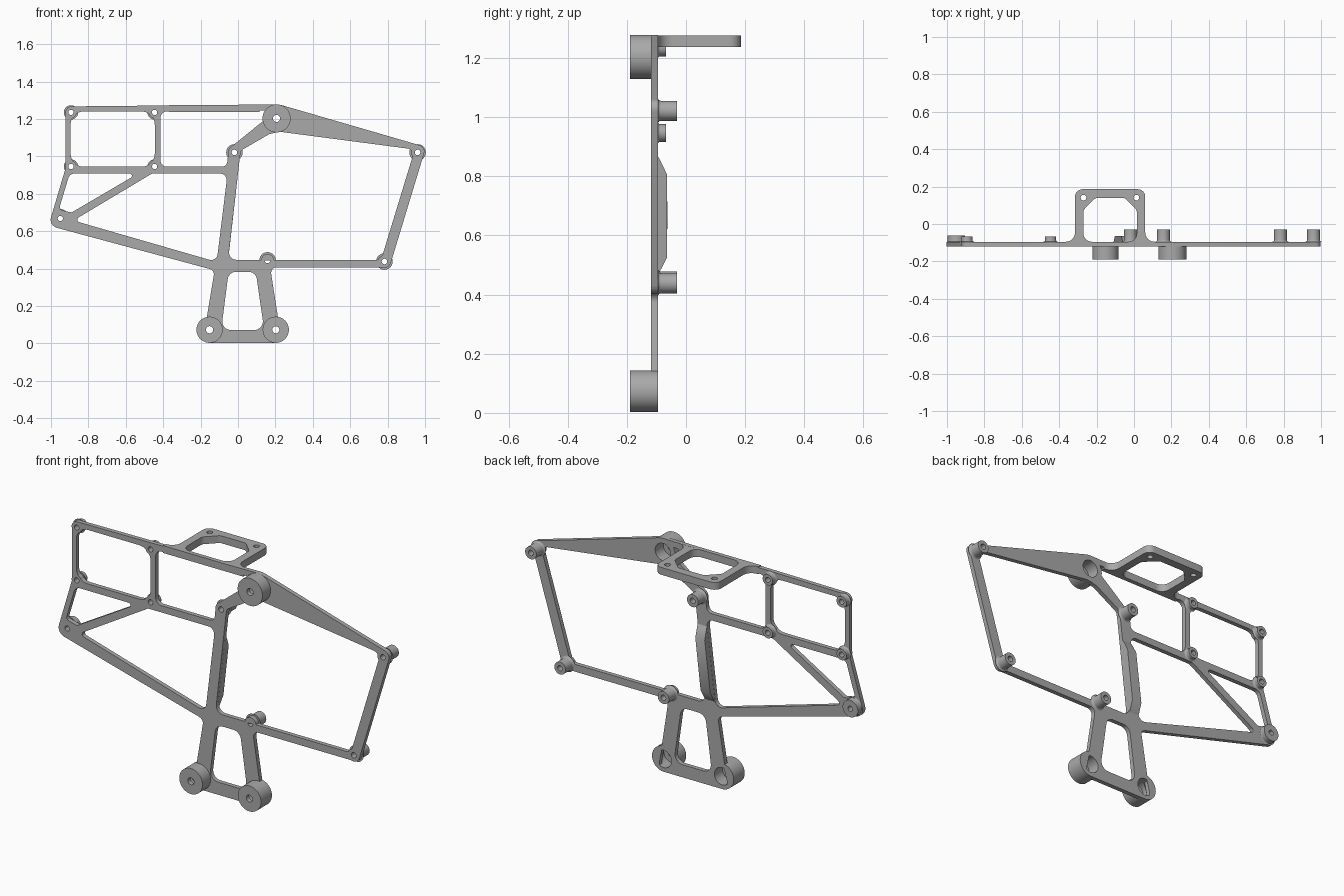
import bpy, bmesh
from math import sin, cos, pi, radians
from mathutils import Vector

if "Cube" in bpy.data.objects:
    bpy.data.objects.remove(bpy.data.objects["Cube"], do_unlink=True)

GREY = bpy.data.materials.new("machined grey")
GREY.use_nodes = True
GREY.diffuse_color = (0.4, 0.4, 0.4, 1)
GREY.node_tree.nodes["Principled BSDF"].inputs["Base Color"].default_value = GREY.diffuse_color

FRONT, BACK = -0.119, -0.095


def finish(name, mesh):
    obj = bpy.data.objects.new(name, mesh)
    bpy.context.collection.objects.link(obj)
    mesh.materials.clear()
    mesh.materials.append(GREY)
    bpy.ops.object.select_all(action="DESELECT")
    obj.select_set(True)
    bpy.context.view_layer.objects.active = obj
    bpy.ops.object.shade_smooth_by_angle(angle=radians(30))
    return obj


def rounded(corners, steps=8):
    """Polygon from (u, v, radius) corners, each replaced by a tangent arc."""
    out = []
    for i, (u, v, r) in enumerate(corners):
        p = Vector((u, v))
        if r == 0:
            out.append(p)
            continue
        a = Vector(corners[i - 1][:2]) - p
        b = Vector(corners[(i + 1) % len(corners)][:2]) - p
        half = a.angle(b) / 2
        a.normalize()
        b.normalize()
        t = r * cos(half) / sin(half)
        centre = p + (a + b).normalized() * r / sin(half)
        start, end = p + a * t - centre, p + b * t - centre
        sweep = start.angle_signed(end)
        for k in range(steps + 1):
            ang = -sweep * k / steps
            out.append(centre + Vector((start.x * cos(ang) - start.y * sin(ang),
                                        start.x * sin(ang) + start.y * cos(ang))))
    return out


def circle(u, v, r, n=32):
    return [Vector((u + r * cos(2 * pi * k / n), v + r * sin(2 * pi * k / n))) for k in range(n)]


def sheet(name, loops, thickness, upright, offset):
    """Flat solid: first loop is the outline, the others are openings."""
    curve = bpy.data.curves.new(name, "CURVE")
    curve.dimensions = "2D"
    curve.fill_mode = "BOTH"
    curve.extrude = thickness / 2
    for loop in loops:
        s = curve.splines.new("POLY")
        s.points.add(len(loop) - 1)
        for pt, co in zip(s.points, loop):
            pt.co = (co.x, co.y, 0, 1)
        s.use_cyclic_u = True
    tmp = bpy.data.objects.new(name + " curve", curve)
    bpy.context.collection.objects.link(tmp)
    bpy.context.view_layer.update()
    mesh = bpy.data.meshes.new_from_object(tmp.evaluated_get(bpy.context.evaluated_depsgraph_get()))
    bpy.data.objects.remove(tmp, do_unlink=True)
    for v in mesh.vertices:
        x, y, z = v.co
        v.co = (x, offset - z, y) if upright else (x, y, z + offset)
    return finish(name, mesh)


def lathe(name, x, z, profile, n=40):
    """Closed (radius, y) profile turned about an axis along y."""
    bm = bmesh.new()
    rings = [[bm.verts.new((x + r * cos(2 * pi * k / n), y, z + r * sin(2 * pi * k / n)))
              for k in range(n)] for r, y in profile]
    for i, ring in enumerate(rings):
        prev = rings[i - 1]
        for k in range(n):
            j = (k + 1) % n
            bm.faces.new((prev[k], prev[j], ring[j], ring[k]))
    bmesh.ops.recalc_face_normals(bm, faces=bm.faces)
    mesh = bpy.data.meshes.new(name)
    bm.to_mesh(mesh)
    bm.free()
    return finish(name, mesh)


# Positions of the turned parts, as (x, z)
top_boss = (0.206, 1.203)
feet = {"right_foot_boss": (-0.152, 0.073), "left_foot_boss": (0.202, 0.073)}
long_posts = [(-0.019, 1.021), (0.96, 1.021), (0.783, 0.438), (0.158, 0.444)]
short_posts = [(x, z) for x in (-0.893, -0.446) for z in (0.946, 1.235)]
corner_pad = (-0.95, 0.668)

# Frame outline and its openings
outline = rounded([
    (-0.921, 1.267, 0.03), (0.2, 1.278, 0.0), (0.23, 1.275, 0.0), (1.005, 1.05, 0.034),
    (0.81, 0.407, 0.034), (0.172, 0.407, 0.03), (0.235, 0.003, 0.04), (-0.19, 0.003, 0.04),
    (-0.125, 0.391, 0.03), (-1.013, 0.63, 0.045), (-0.921, 0.94, 0.03)])
openings = [
    # upper outer window
    [(-0.895, 0.945, 0.07), (-0.445, 0.945, 0.07), (-0.445, 1.24, 0.07), (-0.895, 1.24, 0.07)],
    # upper inner window
    [(-0.415, 0.945, 0.035), (-0.06, 0.945, 0.03), (-0.05, 1.04, 0.03),
     (0.135, 1.19, 0.0), (0.15, 1.245, 0.0), (-0.415, 1.24, 0.035)],
    # small triangular window
    [(-0.9, 0.908, 0.035), (-0.535, 0.908, 0.012), (-0.89, 0.7, 0.012), (-0.958, 0.715, 0.02)],
    # large triangular window
    [(-0.46, 0.908, 0.025), (-0.056, 0.908, 0.035), (-0.114, 0.436, 0.035), (-0.88, 0.657, 0.014)],
    # main window
    [(0.014, 1.03, 0.03), (-0.053, 0.447, 0.04), (0.765, 0.447, 0.035),
     (0.945, 1.037, 0.035), (0.22, 1.132, 0.0), (0.165, 1.118, 0.0)],
    # window between the legs
    [(-0.05, 0.383, 0.045), (0.095, 0.383, 0.045), (0.14, 0.072, 0.045), (-0.09, 0.072, 0.045)],
]
loops = [outline] + [rounded(o) for o in openings]
loops += [circle(x, z, 0.052) for x, z in [top_boss, *feet.values()]]
loops += [circle(x, z, 0.022) for x, z in long_posts]
loops += [circle(x, z, 0.018) for x, z in short_posts + [corner_pad]]
sheet("frame_plate", loops, BACK - FRONT, True, (FRONT + BACK) / 2)


# Front bosses, counterbored from the back
def boss(name, x, z, r):
    lathe(name, x, z, [(r, -0.19), (r, BACK), (0.047, BACK), (0.047, -0.165),
                       (0.019, -0.165), (0.019, -0.19)], 56)


boss("top_boss", *top_boss, 0.075)
for name, (x, z) in feet.items():
    boss(name, x, z, 0.07)


# Rear standoffs with flared bases
def standoff(name, x, z, r, end, bore, flare):
    foot = [(r + flare * (1 - sin(a)), BACK + flare * (1 - cos(a)))
            for a in (0, pi / 8, pi / 4, 3 * pi / 8, pi / 2)]
    lathe(name, x, z, [(r, FRONT), (r, BACK)] + foot +
          [(r, end), (bore, end), (bore, FRONT)])


for i, (x, z) in enumerate(long_posts):
    standoff(f"long_standoff_{i + 1}", x, z, 0.034, -0.03, 0.015, 0.01)
for i, (x, z) in enumerate(short_posts):
    standoff(f"short_standoff_{i + 1}", x, z, 0.03, -0.068, 0.014, 0.008)
standoff("corner_pad", *corner_pad, 0.046, -0.062, 0.014, 0.004)

# Stiffening rib behind the upright
bm = bmesh.new()
rib = [(0.455, BACK - 0.01), (0.475, -0.09), (0.525, -0.064), (0.805, -0.064), (0.85, -0.085), (0.885, BACK - 0.01)]
sides = []
for at_low, at_high in ((-0.111, -0.058), (-0.052, -0.002)):
    sides.append([bm.verts.new((at_low + (at_high - at_low) * (z - 0.45) / 0.44, y, z)) for z, y in rib])
bm.faces.new(sides[0])
bm.faces.new(sides[1])
for i in range(len(rib)):
    bm.faces.new((sides[0][i - 1], sides[0][i], sides[1][i], sides[1][i - 1]))
bmesh.ops.recalc_face_normals(bm, faces=bm.faces)
rib_mesh = bpy.data.meshes.new("upright_rib")
bm.to_mesh(rib_mesh)
bm.free()
finish("upright_rib", rib_mesh)

# Horizontal bracket ring at the top rear
ring = rounded([
    (-0.37, FRONT, 0), (-0.37, BACK, 0), (-0.315, BACK, 0.05), (-0.315, 0.186, 0.04),
    (0.06, 0.186, 0.04), (0.06, BACK, 0.05), (0.115, BACK, 0), (0.115, FRONT, 0)])
hole = rounded([
    (-0.27, BACK, 0.045), (-0.27, 0.075, 0.03), (-0.205, 0.14, 0.03),
    (-0.05, 0.14, 0.03), (0.015, 0.075, 0.03), (0.015, BACK, 0.045)])
sheet("top_bracket", [ring, hole, circle(-0.27, 0.141, 0.015), circle(0.013, 0.141, 0.015)],
      0.04, False, 1.256)
